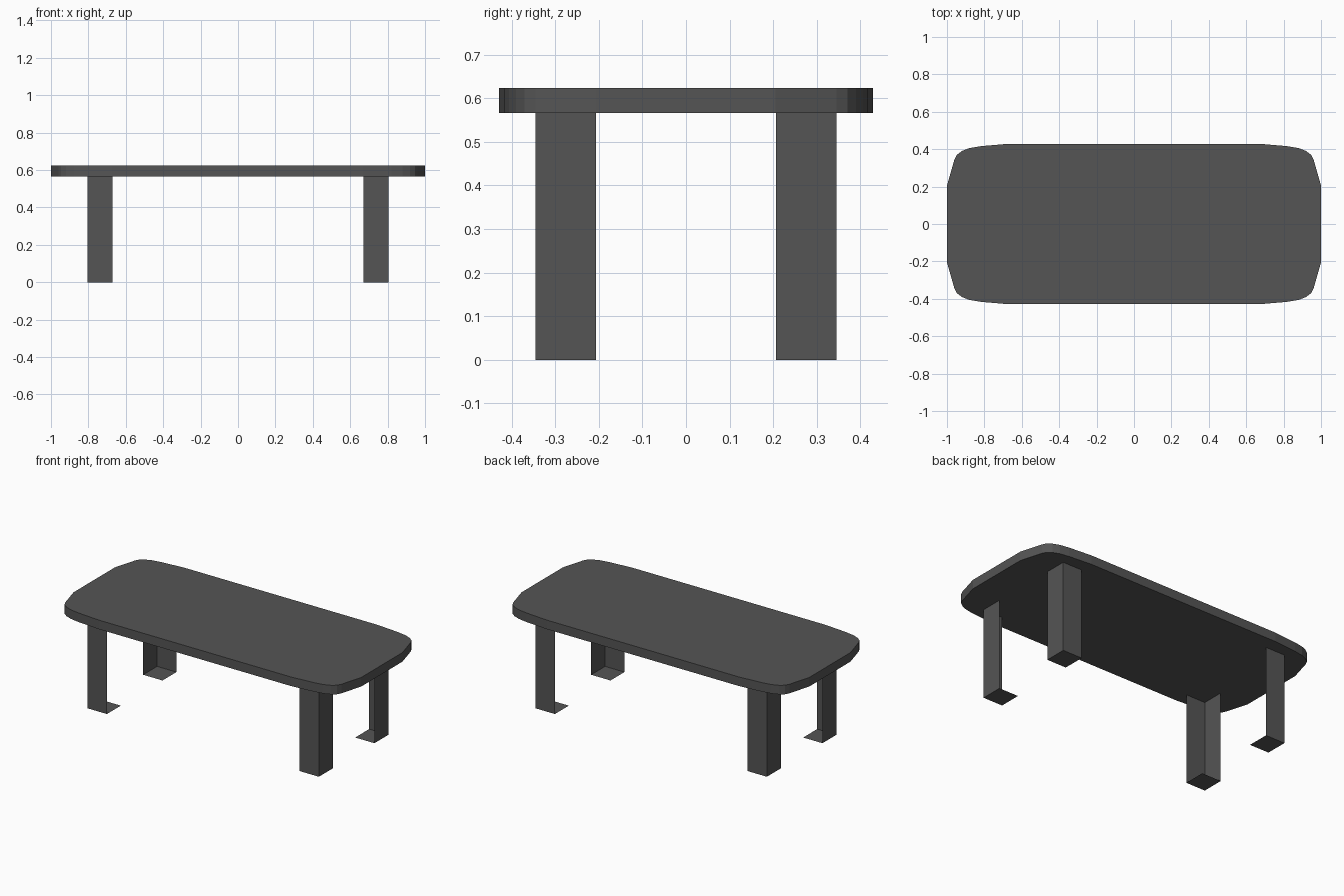
import bpy, bmesh

if "Cube" in bpy.data.objects:
    bpy.data.objects.remove(bpy.data.objects["Cube"])

# Dark charcoal finish shared by all parts
dark = bpy.data.materials.new("charcoal")
dark.diffuse_color = (0.09, 0.09, 0.09, 1)
dark.use_nodes = True
dark.node_tree.nodes["Principled BSDF"].inputs["Base Color"].default_value = dark.diffuse_color

def new_object(name, bm):
    mesh = bpy.data.meshes.new(name)
    bm.to_mesh(mesh)
    bm.free()
    mesh.materials.append(dark)
    obj = bpy.data.objects.new(name, mesh)
    bpy.context.collection.objects.link(obj)
    return obj

# Tabletop: one corner of the outline, reflected into all four quadrants
Z0, Z1 = 0.566, 0.623
corner = [(1.0, 0.205), (0.96, 0.345), (0.947, 0.37), (0.92, 0.39),
          (0.88, 0.406), (0.82, 0.416), (0.67, 0.429)]
outline = []
for sx, sy in ((1, 1), (-1, 1), (-1, -1), (1, -1)):
    pts = [(x * sx, y * sy) for x, y in corner]
    outline += pts if sx * sy > 0 else pts[::-1]

bm = bmesh.new()
base = bm.faces.new([bm.verts.new((x, y, Z0)) for x, y in outline])
ext = bmesh.ops.extrude_face_region(bm, geom=[base], use_keep_orig=True)
top_verts = [g for g in ext["geom"] if isinstance(g, bmesh.types.BMVert)]
bmesh.ops.translate(bm, verts=top_verts, vec=(0, 0, Z1 - Z0))
bmesh.ops.recalc_face_normals(bm, faces=bm.faces)
new_object("tabletop", bm)

# Legs: box legs whose two inward-facing sides are open
def leg(name, sx, sy):
    bm = bmesh.new()
    bmesh.ops.create_cube(bm, size=1)
    inner = [f for f in bm.faces
             if f.normal.x * sx < -0.5 or f.normal.y * sy < -0.5]
    bmesh.ops.delete(bm, geom=inner, context='FACES')
    bmesh.ops.scale(bm, verts=bm.verts, vec=(0.134, 0.138, Z0))
    bmesh.ops.translate(bm, verts=bm.verts,
                        vec=(sx * 0.737, sy * 0.276, Z0 / 2))
    new_object(name, bm)

for side, sx in (("left", -1), ("right", 1)):
    for end, sy in (("front", -1), ("back", 1)):
        leg(f"{end}_{side}_leg", sx, sy)
